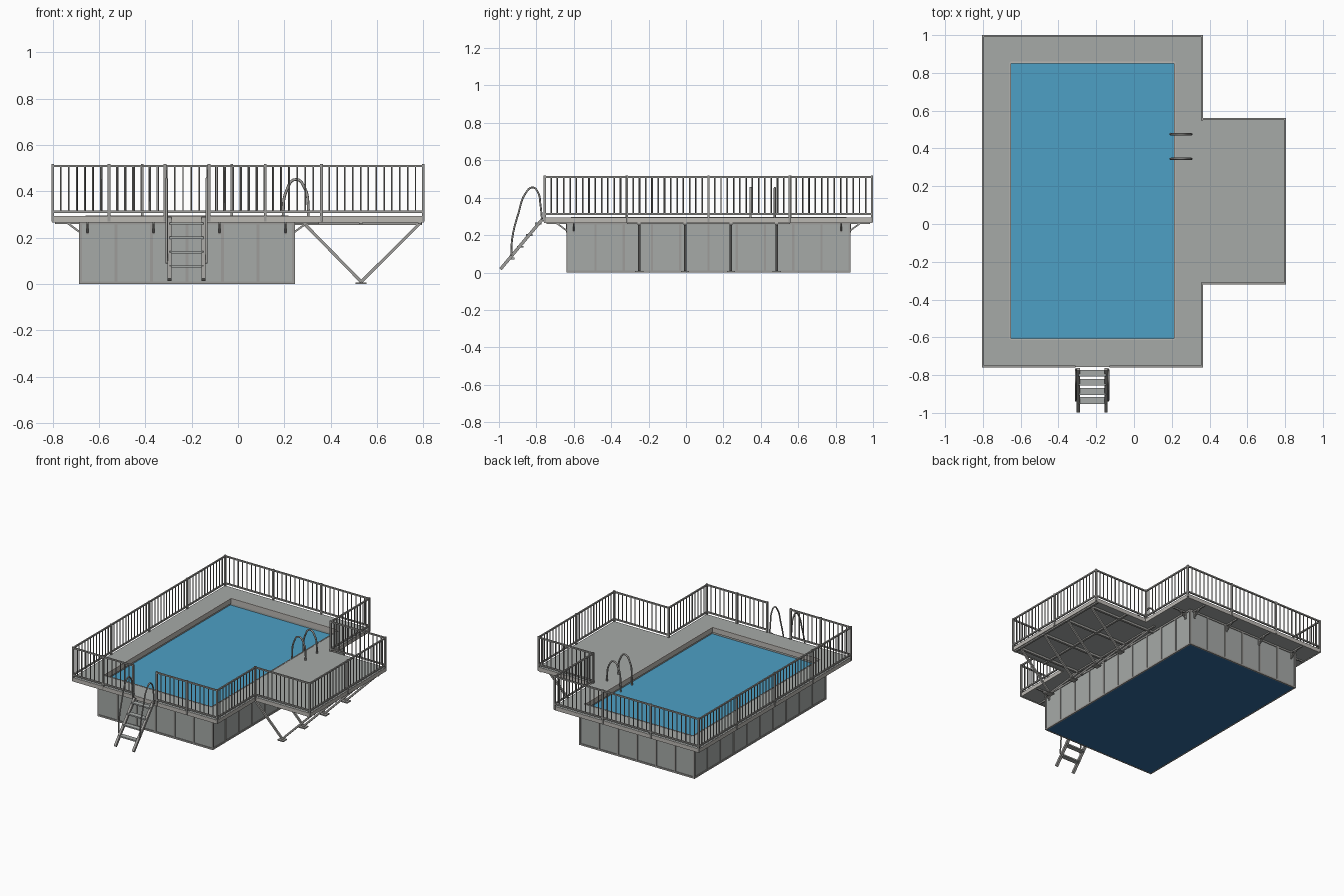
import bpy, bmesh
from mathutils import Vector, Matrix

cube = bpy.data.objects.get("Cube")
if cube:
    bpy.data.objects.remove(cube, do_unlink=True)


def material(name, rgb):
    m = bpy.data.materials.new(name)
    m.use_nodes = True
    m.diffuse_color = (*rgb, 1)
    m.node_tree.nodes["Principled BSDF"].inputs["Base Color"].default_value = (*rgb, 1)
    return m


GREY = material("panel grey", (0.38, 0.4, 0.39))
METAL = material("railing metal", (0.34, 0.335, 0.32))
TRIM = material("pale trim", (0.5, 0.48, 0.45))
WATER = material("water blue", (0.075, 0.35, 0.56))
FLOOR = material("liner blue", (0.03, 0.14, 0.33))


def box(bm, lo, hi):
    lo, hi = Vector(lo), Vector(hi)
    mat = Matrix.Translation((lo + hi) / 2) @ Matrix.Diagonal((*(hi - lo), 1))
    bmesh.ops.create_cube(bm, size=1, matrix=mat)


def bar(bm, p, q, r, sides=8):
    p, q = Vector(p), Vector(q)
    d = q - p
    rot = d.to_track_quat('Z', 'Y').to_matrix().to_4x4()
    if sides == 4:
        rot = rot @ Matrix.Rotation(0.7854, 4, 'Z')
    bmesh.ops.create_cone(bm, cap_ends=True, segments=sides, radius1=r, radius2=r,
                          depth=d.length, matrix=Matrix.Translation((p + q) / 2) @ rot)


def finish(bm, name, mat, smooth=False):
    me = bpy.data.meshes.new(name)
    bm.to_mesh(me)
    bm.free()
    me.materials.append(mat)
    if smooth:
        for f in me.polygons:
            f.use_smooth = len(f.vertices) == 4
    ob = bpy.data.objects.new(name, me)
    bpy.context.collection.objects.link(ob)
    return ob


def tube(name, points, r):
    cu = bpy.data.curves.new(name, 'CURVE')
    cu.dimensions = '3D'
    cu.bevel_depth, cu.bevel_resolution, cu.resolution_u = r, 2, 6
    cu.use_fill_caps = True
    s = cu.splines.new('BEZIER')
    s.bezier_points.add(len(points) - 1)
    for bp, co in zip(s.bezier_points, points):
        bp.co = co
        bp.handle_left_type = bp.handle_right_type = 'AUTO'
    cu.materials.append(METAL)
    ob = bpy.data.objects.new(name, cu)
    bpy.context.collection.objects.link(ob)


# Main dimensions
L, R, F, B = -0.8, 0.36, -0.755, 0.995         # deck
EX, EF, EB = 0.8, -0.315, 0.555                # side platform
OL, OR, OF, OB = -0.655, 0.215, -0.61, 0.855   # opening
PL, PR, PF, PB = -0.68, 0.24, -0.635, 0.875    # pool shell
DZ, DT = 0.27, 0.295                           # deck underside and top

# Deck boards around the opening, and the platform
bm = bmesh.new()
box(bm, (L, F, DZ), (R, OF, DT))
box(bm, (L, OB, DZ), (R, B, DT))
box(bm, (L, OF, DZ), (OL, OB, DT))
box(bm, (OR, OF, DZ), (R, OB, DT))
box(bm, (R, EF, DZ), (EX, EB, DT))
finish(bm, "deck", GREY)

# Outer fascia boards following the perimeter
outline = [(L, F), (R, F), (R, EF), (EX, EF), (EX, EB), (R, EB), (R, B), (L, B)]
bm = bmesh.new()
for a, b in zip(outline, outline[1:] + outline[:1]):
    x0, x1 = sorted((a[0], b[0]))
    y0, y1 = sorted((a[1], b[1]))
    box(bm, (x0 - 0.003, y0 - 0.003, DZ - 0.004), (x1 + 0.003, y1 + 0.003, DT - 0.001))
finish(bm, "deck_fascia", TRIM)

# Coping round the opening
bm = bmesh.new()
for x in (OL, OR):
    box(bm, (x - 0.004, OF, DZ - 0.01), (x + 0.004, OB, DT + 0.002))
for y in (OF, OB):
    box(bm, (OL, y - 0.004, DZ - 0.01), (OR, y + 0.004, DT + 0.002))
finish(bm, "coping", TRIM)

# Pool shell walls
T = 0.02
bm = bmesh.new()
for x in (PL, PR - T):
    box(bm, (x, PF, 0.004), (x + T, PB, DZ))
for y in (PF, PB - T):
    box(bm, (PL + T, y, 0.004), (PR - T, y + T, DZ))
finish(bm, "pool_walls", GREY)

# Wall frame: uprights between panels plus bottom and top rails
bm = bmesh.new()
w, out = 0.006, 0.005
for i in range(7):
    x = PL + (PR - PL) * i / 6
    for y in (PF, PB):
        box(bm, (x - w, y - out, 0), (x + w, y + out, DZ))
for i in range(1, 10):
    y = PF + (PB - PF) * i / 10
    for x in (PL, PR):
        box(bm, (x - out, y - w, 0), (x + out, y + w, DZ))
for z in (0, DZ - 0.012):
    for y in (PF, PB):
        box(bm, (PL - out, y - out, z), (PR + out, y + out, z + 0.012))
    for x in (PL, PR):
        box(bm, (x - out, PF - out, z), (x + out, PB + out, z + 0.012))
finish(bm, "wall_frame", METAL)

# Water and floor
bm = bmesh.new()
box(bm, (PL + T, PF + T, 0.235), (PR - T, PB - T, 0.245))
finish(bm, "water", WATER)
bm = bmesh.new()
box(bm, (PL + out, PF + out, 0.001), (PR - out, PB - out, 0.006))
finish(bm, "pool_floor", FLOOR)

# Railings: runs of (start, end, sections, balusters per section)
GL, GR, TOP, LOW = -0.315, -0.125, 0.51, 0.313
runs = [((L, F), (GL, F), 2, 6), ((GR, F), (R, F), 2, 6),
        ((R, F), (R, EF), 1, 12), ((R, EF), (EX, EF), 1, 12),
        ((EX, EF), (EX, EB), 2, 12), ((EX, EB), (R, EB), 1, 12),
        ((R, EB), (R, B), 1, 12), ((R, B), (L, B), 3, 10),
        ((L, B), (L, F), 4, 12)]
posts, rails, sticks = bmesh.new(), bmesh.new(), bmesh.new()
for a, b, sections, n in runs:
    a, b = Vector((*a, 0)), Vector((*b, 0))
    for z in (TOP, LOW):
        up = Vector((0, 0, z))
        bar(rails, a + up, b + up, 0.007, 4)
    total = sections * (n + 1)
    for i in range(total + 1):
        p = a.lerp(b, i / total)
        if i % (n + 1) == 0:
            box(posts, (p.x - 0.006, p.y - 0.006, DZ), (p.x + 0.006, p.y + 0.006, TOP + 0.008))
        else:
            bar(sticks, (p.x, p.y, LOW), (p.x, p.y, TOP), 0.0035, 6)
finish(posts, "railing_posts", METAL)
finish(rails, "railing_rails", METAL)
finish(sticks, "railing_balusters", METAL, True)

# Diagonal brackets under the deck overhang
bm = bmesh.new()


def bracket(x, y, dx, dy):
    bar(bm, (x, y, 0.222), (x + dx * 0.065, y + dy * 0.065, DZ), 0.006, 4)
    box(bm, (x - 0.006, y - 0.006, 0.215), (x + 0.006, y + 0.006, DZ))
    end = Vector((x + dx * 0.11, y + dy * 0.11, DZ - 0.005))
    bar(bm, (x, y, DZ - 0.005), end, 0.007, 4)


for i in range(4):
    x = -0.65 + i * 0.285
    bracket(x, PF, 0, -1)
    bracket(x, PB, 0, 1)
for i in range(6):
    y = -0.6 + i * 0.286
    bracket(PL, y, -1, 0)
    if not EF < y < EB:
        bracket(PR, y, 1, 0)
finish(bm, "deck_brackets", METAL)

# V-shaped platform supports with joists and foot plates
bm = bmesh.new()
for y in (-0.25, -0.005, 0.24, 0.485):
    for x in (0.285, 0.785):
        bar(bm, (x, y, 0.262), (0.532, y, 0.01), 0.009, 4)
    box(bm, (PR, y - 0.008, 0.255), (EX - 0.005, y + 0.008, DZ))
    box(bm, (0.508, y - 0.022, 0), (0.555, y + 0.022, 0.008))
for x in (0.285, 0.53, 0.785):
    box(bm, (x - 0.007, EF, 0.26), (x + 0.007, EB, DZ))
finish(bm, "platform_supports", METAL)

# Entry ladder: sloped stringers and flat treads
bm = bmesh.new()
for x in (-0.295, -0.149):
    bar(bm, (x, -0.768, 0.285), (x, -0.992, 0.018), 0.012, 4)
finish(bm, "ladder_stringers", METAL)
bm = bmesh.new()
for i in range(4):
    y = -0.79 - i * 0.048
    z = 0.262 - i * 0.062
    box(bm, (-0.295, y - 0.018, z - 0.005), (-0.149, y + 0.018, z + 0.005))
finish(bm, "ladder_treads", GREY)

# Curved handrails of the entry ladder
for side, x in (("left", -0.136), ("right", -0.308)):
    tube(side + "_handrail", [(x, -0.935, 0.09), (x, -0.928, 0.19), (x, -0.895, 0.32),
                              (x, -0.86, 0.42), (x, -0.82, 0.455), (x, -0.792, 0.43),
                              (x, -0.778, 0.36), (x, -0.77, 0.285)], 0.005)

# Grab hoops of the pool ladder, with rungs between the inner legs
for side, y in (("front", 0.345), ("back", 0.475)):
    tube(side + "_grab_hoop", [(0.195, y, 0.1), (0.195, y, 0.3), (0.208, y, 0.4),
                               (0.25, y, 0.452), (0.29, y, 0.41), (0.303, y, 0.34),
                               (0.303, y, 0.29)], 0.006)
bm = bmesh.new()
for z in (0.12, 0.18):
    box(bm, (0.18, 0.345, z), (0.21, 0.475, z + 0.008))
finish(bm, "pool_ladder_rungs", METAL)
